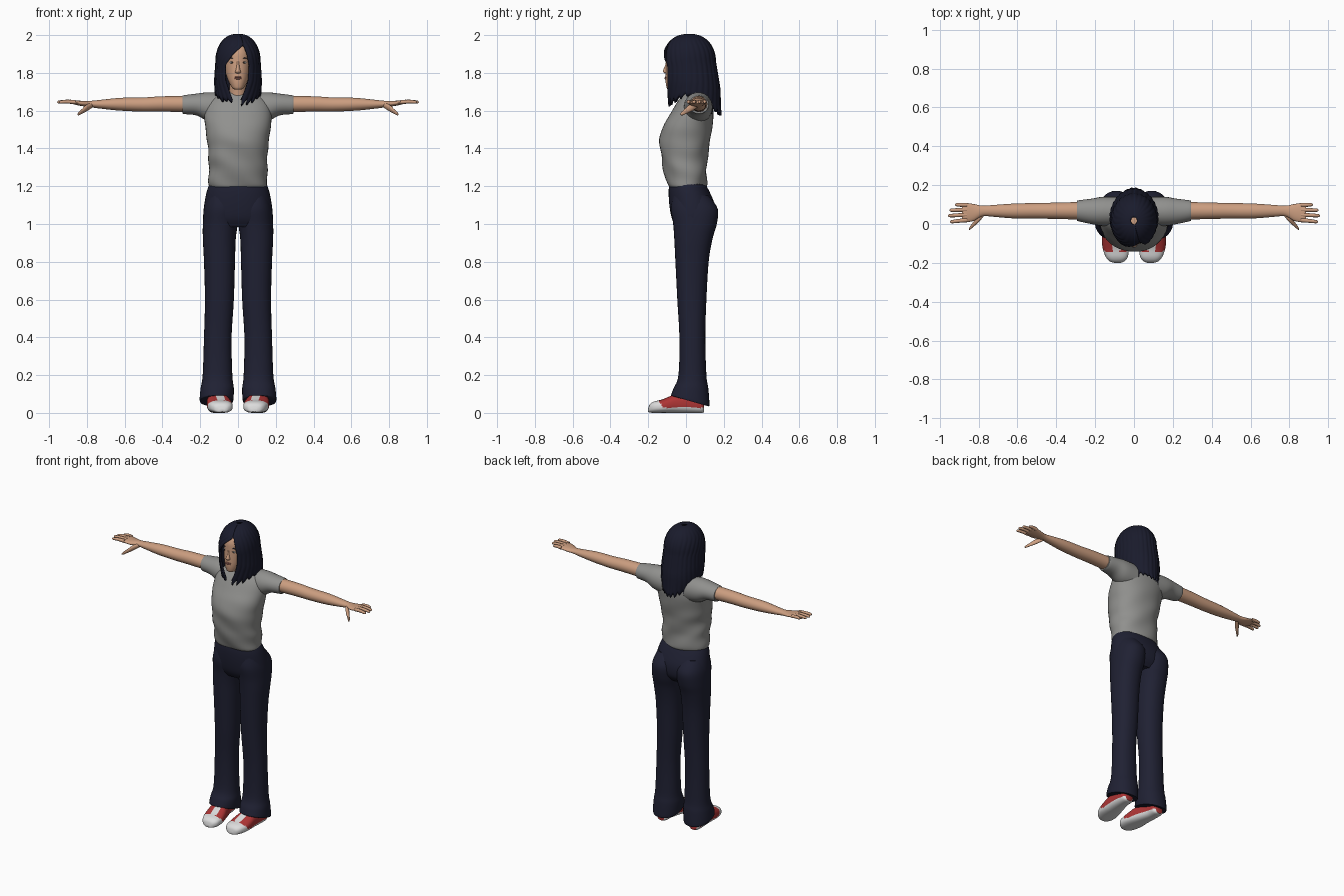
import bpy, bmesh, math, random
from mathutils import Matrix, Vector

random.seed(4)
if "Cube" in bpy.data.objects:
    bpy.data.objects.remove(bpy.data.objects["Cube"])


def material(name, r, g, b):
    m = bpy.data.materials.new(name)
    m.use_nodes = True
    m.diffuse_color = (r, g, b, 1)
    bsdf = m.node_tree.nodes["Principled BSDF"]
    bsdf.inputs["Base Color"].default_value = (r, g, b, 1)
    bsdf.inputs["Roughness"].default_value = 0.8
    return m


SKIN = material("skin", 0.60, 0.34, 0.215)
HAIR = material("dark hair", 0.010, 0.011, 0.025)
SHIRT = material("grey shirt", 0.28, 0.28, 0.27)
PANTS = material("navy trousers", 0.014, 0.015, 0.033)
WHITE = material("white rubber", 0.72, 0.72, 0.72)
RED = material("red canvas", 0.42, 0.035, 0.035)
LIPS = material("lips", 0.42, 0.17, 0.13)
IRIS = material("dark iris", 0.03, 0.02, 0.015)


def finish(name, bm, mats, angle=50):
    bmesh.ops.recalc_face_normals(bm, faces=bm.faces)
    me = bpy.data.meshes.new(name)
    bm.to_mesh(me)
    bm.free()
    for m in mats:
        me.materials.append(m)
    ob = bpy.data.objects.new(name, me)
    bpy.context.collection.objects.link(ob)
    bpy.ops.object.select_all(action='DESELECT')
    ob.select_set(True)
    bpy.context.view_layer.objects.active = ob
    bpy.ops.object.shade_smooth_by_angle(angle=math.radians(angle))
    return ob


def smooth_keys(keys, steps):
    """Catmull-Rom interpolation between key cross-sections."""
    out = []
    for i in range(len(keys) - 1):
        quad = [keys[max(i - 1, 0)], keys[i], keys[i + 1], keys[min(i + 2, len(keys) - 1)]]
        for s in range(steps):
            t = s / steps
            out.append([b + 0.5 * t * (c - a + t * (2 * a - 5 * b + 4 * c - d + t * (3 * (b - c) + d - a)))
                        for a, b, c, d in zip(*quad)])
    return out + [list(keys[-1])]


def loft(name, axis, keys, mats, side=1, sides=28, steps=4, power=2.0, warp=None):
    """Skin keys of (position, a_low, a_high, b_low, b_high, tilt) along an axis."""
    bm = bmesh.new()
    rings = []
    for t, a0, a1, b0, b1, tilt in smooth_keys([tuple(k) + (0,) * (6 - len(k)) for k in keys], steps):
        ring = []
        for i in range(sides):
            ang = 2 * math.pi * i / sides
            c, s = math.cos(ang), math.sin(ang)
            c, s = (math.copysign(abs(v) ** (2 / power), v) for v in (c, s))
            a, b = (a0 + a1 + (a1 - a0) * c) / 2, (b0 + b1 + (b1 - b0) * s) / 2
            p = t + tilt * s
            co = Vector({'x': (p, a, b), 'y': (a, p, b), 'z': (a, b, p)}[axis])
            if warp:
                co += warp(co)
            co.x *= side
            ring.append(bm.verts.new(co))
        rings.append(ring)
    for r, q in zip(rings, rings[1:]):
        for i in range(sides):
            j = (i + 1) % sides
            bm.faces.new((r[i], r[j], q[j], q[i]))
    bm.faces.new(rings[0])
    bm.faces.new(rings[-1])
    return finish(name, bm, mats)


def blob(name, centre, size, mat):
    bm = bmesh.new()
    bmesh.ops.create_uvsphere(bm, u_segments=16, v_segments=10, radius=1,
                              matrix=Matrix.Translation(centre) @ Matrix.Diagonal((*size, 1)))
    return finish(name, bm, [mat])


def table(keys, z):
    """Linear lookup in descending (z, value) pairs."""
    for (za, a), (zb, b) in zip(keys, keys[1:]):
        if z >= zb:
            return a + (b - a) * min(1, max(0, (za - z) / (za - zb)))
    return keys[-1][1]


# Shirt body with soft folds
def folds(p):
    low = max(0, min(1, (1.6 - p.z) / 0.3))
    return Vector((0.003 * math.sin(55 * p.z + 9 * p.y), 0.004 * math.sin(38 * p.z + 26 * p.x), 0)) * low


torso = [(1.195, .148, -.09, .103), (1.215, .155, -.10, .11), (1.30, .155, -.122, .11),
         (1.38, .157, -.134, .118), (1.45, .165, -.14, .13), (1.52, .174, -.12, .14),
         (1.58, .178, -.085, .145), (1.64, .165, -.05, .14), (1.68, .12, -.02, .125), (1.70, .06, 0, .1)]
loft("shirt_body", 'z', [(z, -w, w, f, b) for z, w, f, b in torso], [SHIRT], sides=40, steps=6,
     power=2.2, warp=folds)

# Hips of the trousers
hips = [(1.215, .15, -.088, .10), (1.17, .166, -.092, .125), (1.10, .179, -.088, .152),
        (1.03, .184, -.075, .15), (.985, .17, -.05, .12)]
loft("trouser_hips", 'z', [(z, -w, w, f, b) for z, w, f, b in hips], [PANTS], sides=36, power=2.2)

for label, s in (("left", 1), ("right", -1)):
    # Sleeve and arm
    loft(label + "_sleeve", 'x', [(.08, -.01, .14, 1.53, 1.695), (.16, -.01, .14, 1.545, 1.697),
                                  (.22, .0, .13, 1.575, 1.69), (.285, .014, .122, 1.582, 1.682),
                                  (.293, .018, .118, 1.586, 1.678)], [SHIRT], s)
    loft(label + "_arm", 'x', [(.25, .022, .114, 1.592, 1.678), (.40, .026, .11, 1.595, 1.676),
                               (.50, .028, .108, 1.595, 1.67), (.62, .029, .105, 1.6, 1.668),
                               (.72, .037, .098, 1.61, 1.658), (.78, .04, .094, 1.618, 1.652),
                               (.825, .016, .103, 1.624, 1.652), (.868, .009, .108, 1.633, 1.655),
                               (.885, .014, .104, 1.638, 1.653)], [SKIN], s)
    # Fingers and thumb
    for finger, y0, y1, tip in (("little", .098, .099, .922), ("ring", .073, .071, .95),
                                ("middle", .047, .043, .957), ("index", .02, .012, .947)):
        loft(f"{label}_{finger}_finger", 'x',
             [(x, y - r, y + r, z - r, z + r) for x, y, z, r in
              ((.86, y0, 1.645, .011), ((.86 + tip) / 2, (y0 + y1) / 2, 1.648, .01),
               (tip - .012, y1, 1.646, .0085), (tip - .003, y1, 1.645, .006), (tip, y1, 1.645, .001))],
             [SKIN], s, 12, 3)
    loft(label + "_thumb", 'x',
         [(x, y - r, y + r, z - r, z + r) for x, y, z, r in
          ((.765, .062, 1.632, .012), (.80, .026, 1.615, .018), (.825, .0, 1.597, .013),
           (.843, -.02, 1.584, .009), (.85, -.028, 1.579, .002))], [SKIN], s, 14)

    # Flared trouser leg, hem lower at the heel
    loft(label + "_trouser_leg", 'z',
         [(1.15, .02, .16, -.07, .12), (1.08, .0, .18, -.08, .168), (1.0, .002, .186, -.068, .163),
          (.92, .012, .186, -.062, .14), (.80, .016, .18, -.056, .12), (.60, .022, .175, -.046, .108),
          (.40, .034, .18, -.035, .102), (.20, .03, .187, -.04, .108), (.13, .022, .198, -.066, .118),
          (.075, .024, .203, -.078, .124, -.022), (.062, .027, .201, -.076, .122, -.028)],
         [PANTS], s, 32, 5, 2.2)

    # Sneaker: white sole, toe cap and laces over red canvas
    shoe = loft(label + "_shoe", 'y',
                [(-.2, .07, .1, .006, .022), (-.192, .05, .125, .002, .045), (-.17, .032, .145, 0, .06),
                 (-.13, .028, .16, 0, .07), (-.09, .034, .165, 0, .086), (-.05, .045, .165, 0, .1),
                 (.03, .07, .165, 0, .1), (.08, .078, .16, 0, .08), (.096, .095, .145, .004, .06)],
                [WHITE, RED], s, 40, 6, 2.6)
    for f in shoe.data.polygons:
        c = f.center
        mid = .092 + .12 * max(0, c.y + .13)
        lace = abs(abs(c.x) - mid) < .02 and c.z > .06 and c.y < -.04
        f.material_index = int(c.z > .027 and c.y > -.142 + 1.2 * max(0, .06 - c.z) * .5 and not lace)

# Neck and head
loft("neck", 'z', [(1.63, -.06, .06, -.02, .1), (1.68, -.048, .048, -.02, .085),
                   (1.76, -.045, .045, -.03, .08)], [SKIN])
face = [(1.712, .016, -.092, -.05), (1.72, .03, -.102, -.03), (1.755, .05, -.108, .03),
        (1.80, .065, -.107, .08), (1.86, .073, -.104, .11), (1.91, .072, -.10, .12),
        (1.95, .058, -.075, .11), (1.97, .03, -.03, .07)]
loft("head", 'z', [(z, -w, w, f, b) for z, w, f, b in face], [SKIN], sides=32, power=2.15)

# Facial features
loft("nose", 'z', [(1.797, -.006, .006, -.112, -.095), (1.803, -.015, .015, -.119, -.09),
                   (1.812, -.013, .013, -.122, -.09), (1.835, -.008, .008, -.112, -.09),
                   (1.865, -.006, .006, -.104, -.09)], [SKIN], sides=16)
blob("upper_lip", (0, -.107, 1.777), (.021, .006, .004), LIPS)
blob("lower_lip", (0, -.107, 1.770), (.018, .006, .005), LIPS)
for label, s in (("left", 1), ("right", -1)):
    blob(label + "_eye", (s * .031, -.093, 1.855), (.014, .006, .005), WHITE)
    blob(label + "_iris", (s * .031, -.0965, 1.855), (.005, .004, .005), IRIS)
    blob(label + "_brow", (s * .032, -.093, 1.878), (.018, .005, .0025), HAIR)

# Hair: shell from crown to ragged hem, parted around the face
PART_R = ((1.95, .03), (1.90, .05), (1.84, .062), (1.76, .056), (1.70, .035), (1.63, .002))
PART_L = ((1.95, .03), (1.90, -.025), (1.84, -.067), (1.76, -.066), (1.70, -.045), (1.63, -.018))
WIDTH = ((1.86, .113), (1.75, .12), (1.68, .116), (1.55, .085))
FRONT = ((1.86, -.12), (1.75, -.108), (1.63, -.088))
BACK = ((1.86, .152), (1.72, .175), (1.55, .182))
HEM = ((1, 1.645), (.85, 1.65), (.62, 1.68), (.4, 1.62), (0, 1.575))
COLS, ROWS = 120, 28
bm = bmesh.new()
grid = []
teeth = [random.uniform(.01, .04) for _ in range(COLS // 5 + 2)]
for i in range(COLS + 1):
    u = 2 * i / COLS - 1
    hem = table(HEM, abs(u)) - teeth[i // 5] * (1 - abs(i % 5 - 2) / 2) + .012
    col = []
    for j in range(ROWS + 1):
        z = 2 - (2 - hem) * max(j / ROWS, .01) ** 1.7
        dome = (1 - min(1, max(0, (z - 1.86) / .1405)) ** 2) ** .42
        w = table(WIDTH, z) * dome
        edge = table(PART_R if u > 0 else PART_L, z) * (1 if u > 0 else -1)
        edge *= dome if z > 1.95 else 1
        phi = u * (math.pi - math.asin(max(-.6, min(.8, edge / w))))
        f, b = table(FRONT, z), table(BACK, z)
        mid, half = (f + b) / 2, (b - f) / 2 * dome
        strand = 1 + .012 * math.sin(i * 1.26 + 3 * z) * min(1, j / 8)
        col.append(bm.verts.new((w * strand * math.sin(phi), mid + half * strand * math.cos(phi), z)))
    grid.append(col)
for a, b in zip(grid, grid[1:]):
    for j in range(ROWS):
        bm.faces.new((a[j], a[j + 1], b[j + 1], b[j]))
bmesh.ops.remove_doubles(bm, verts=[c[0] for c in grid], dist=.004)
hair = finish("hair", bm, [HAIR], 70)
shell = hair.modifiers.new("thickness", 'SOLIDIFY')
shell.thickness = .012
shell.offset = 0
